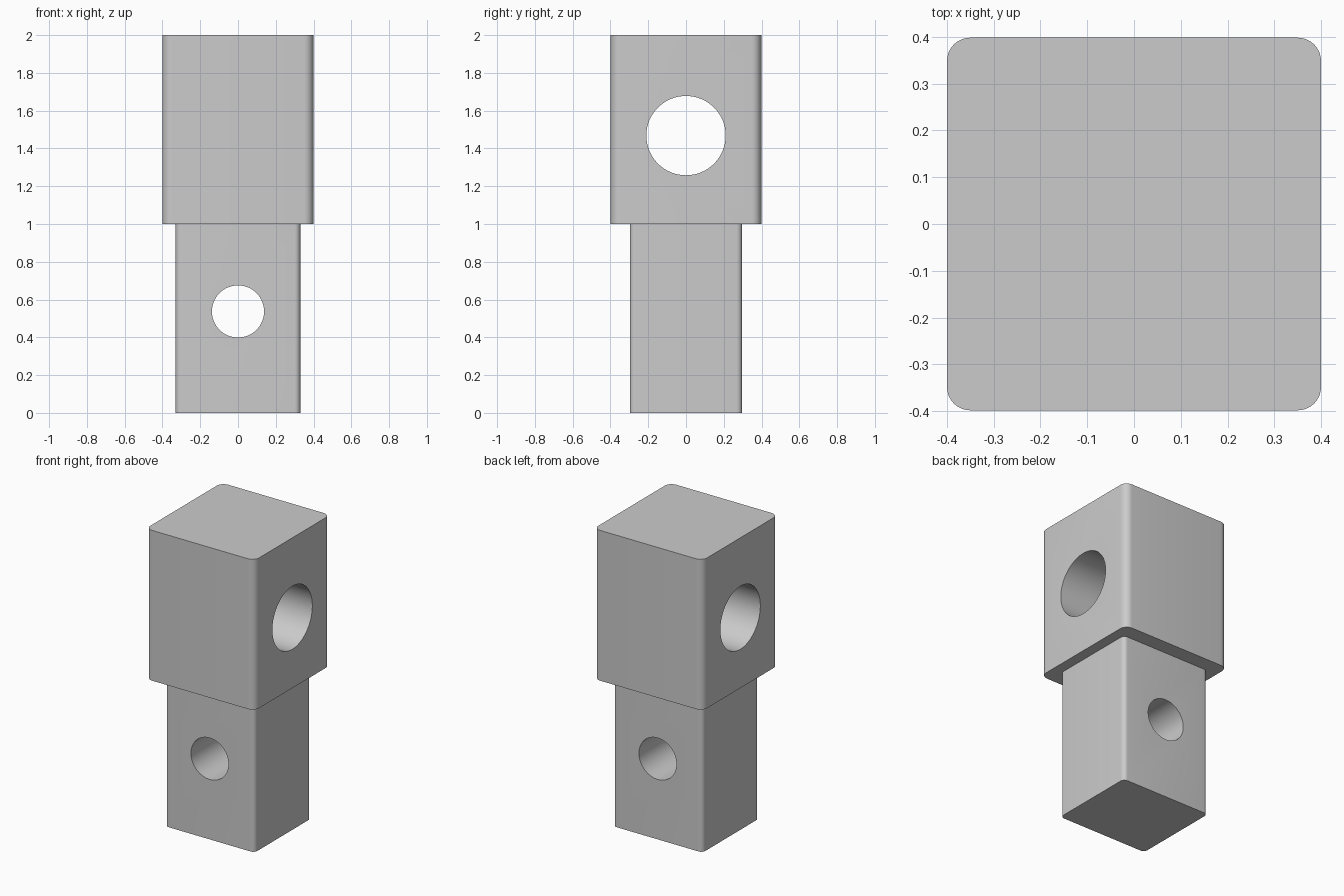
import bpy
import bmesh
import math
from mathutils import Matrix

if "Cube" in bpy.data.objects:
    bpy.data.objects.remove(bpy.data.objects["Cube"], do_unlink=True)

grey = bpy.data.materials.new("plain grey")
grey.use_nodes = True
COLOUR = (0.6, 0.6, 0.6, 1)
grey.diffuse_color = COLOUR
grey.node_tree.nodes["Principled BSDF"].inputs["Base Color"].default_value = COLOUR


def add_object(name, bm):
    mesh = bpy.data.meshes.new(name)
    bm.to_mesh(mesh)
    bm.free()
    mesh.materials.append(grey)
    obj = bpy.data.objects.new(name, mesh)
    bpy.context.collection.objects.link(obj)
    return obj


def drilled_block(name, size, bottom, corner, hole_radius, hole_z, hole_axis):
    """Box with rounded upright edges and one round hole straight through."""
    bm = bmesh.new()
    centre = Matrix.Translation((0, 0, bottom + size[2] / 2))
    bmesh.ops.create_cube(bm, size=1, matrix=centre @ Matrix.Diagonal((*size, 1)))
    upright = [e for e in bm.edges
               if abs(e.verts[0].co.z - e.verts[1].co.z) > size[2] / 2]
    bmesh.ops.bevel(bm, geom=upright, offset=corner, segments=8,
                    profile=0.5, affect='EDGES')
    block = add_object(name, bm)

    # Cylinder used only to cut the hole
    bm = bmesh.new()
    turn = Matrix.Rotation(math.pi / 2, 4, 'Y' if hole_axis == 'X' else 'X')
    bmesh.ops.create_cone(bm, cap_ends=True, segments=64, radius1=hole_radius,
                          radius2=hole_radius, depth=2,
                          matrix=Matrix.Translation((0, 0, hole_z)) @ turn)
    cutter = add_object(name + "_hole_cutter", bm)
    cutter.hide_render = True

    cut = block.modifiers.new("hole", 'BOOLEAN')
    cut.operation = 'DIFFERENCE'
    cut.solver = 'EXACT'
    cut.object = cutter
    bpy.ops.object.select_all(action='DESELECT')
    block.select_set(True)
    bpy.context.view_layer.objects.active = block
    bpy.ops.object.modifier_apply(modifier=cut.name)
    bpy.data.objects.remove(cutter, do_unlink=True)
    bpy.ops.object.shade_smooth_by_angle(angle=math.radians(30))


# Narrow lower shank, drilled front to back
drilled_block("lower_shank", (0.66, 0.595, 1), 0, 0.03, 0.138, 0.537, 'Y')
# Wide upper head, drilled side to side
drilled_block("upper_head", (0.8, 0.797, 1), 1, 0.05, 0.21, 1.468, 'X')
